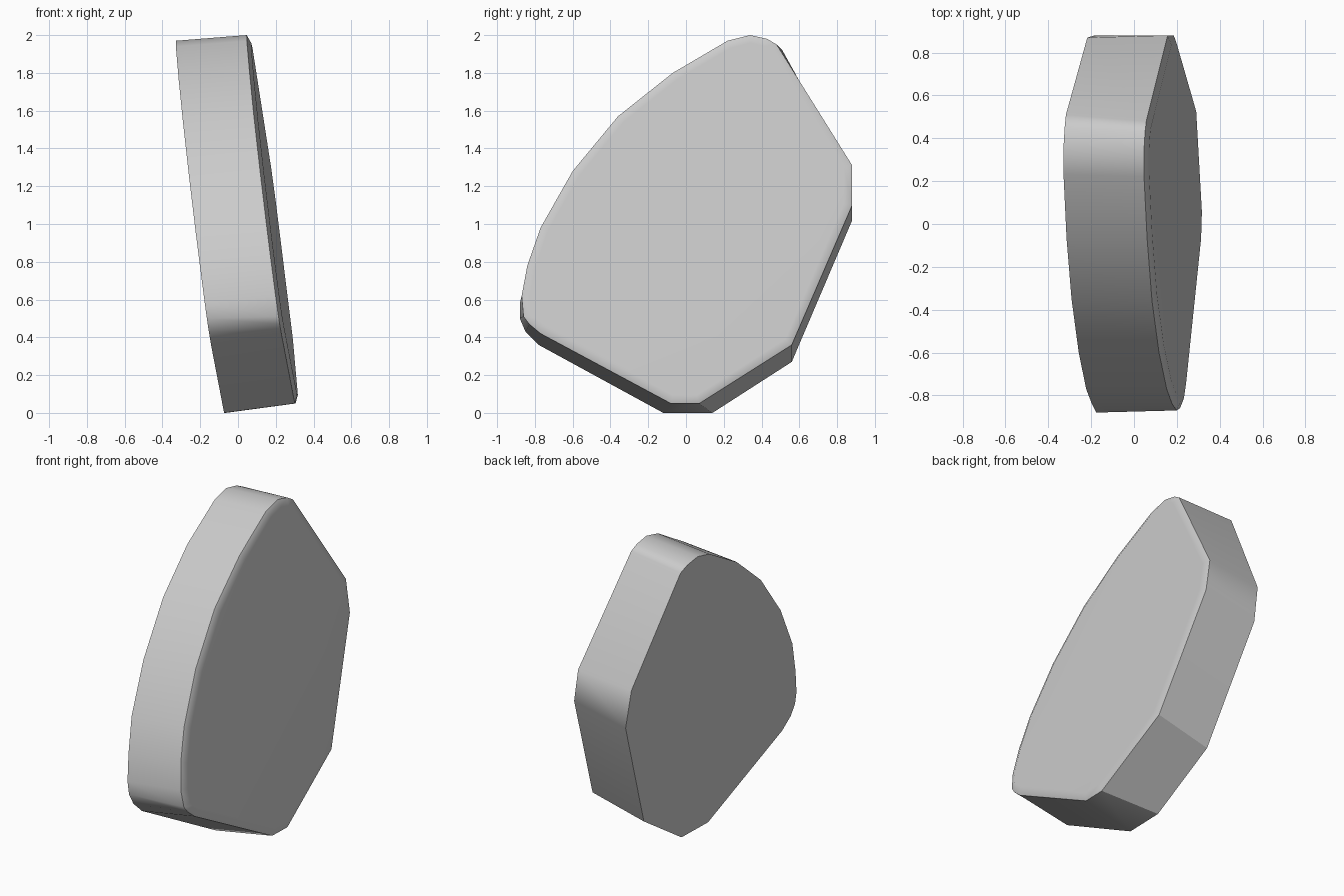
import bpy
import bmesh
import math

default_cube = bpy.data.objects.get("Cube")
if default_cube:
    bpy.data.objects.remove(default_cube, do_unlink=True)

# Outline of the slab: (y, z) on the left-hand face, then (y, z) on the right-hand rim
OUTLINE = [
    (.14, 0, .07, .05), (.56, .27, .56, .36), (.88, 1.02, .88, 1.1),
    (.87, 1.27, .88, 1.31), (.51, 1.92, .48, 1.95), (.45, 1.95, .43, 1.98),
    (.35, 1.97, .34, 2), (.23, 1.94, .22, 1.97), (-.07, 1.77, -.07, 1.8),
    (-.35, 1.54, -.36, 1.57), (-.6, 1.24, -.6, 1.28), (-.77, .95, -.77, .98),
    (-.84, .74, -.84, .78), (-.88, .58, -.87, .62), (-.88, .5, -.86, .51),
    (-.85, .43, -.83, .47), (-.78, .36, -.77, .42), (-.12, 0, -.08, .05),
]


def on_plane(base, y, z):
    """Point on one of the two leaning, nearly parallel side planes."""
    return (base - .137 * z + .03 * y, y, z)


# Grey material
grey = bpy.data.materials.new("light grey")
grey.use_nodes = True
colour = (.6, .6, .6, 1)
grey.diffuse_color = colour
grey.node_tree.nodes["Principled BSDF"].inputs["Base Color"].default_value = colour

# Two caps joined by a rim
bm = bmesh.new()
left = [bm.verts.new(on_plane(-.07, a, b)) for a, b, c, d in OUTLINE]
right = [bm.verts.new(on_plane(.31, c, d)) for a, b, c, d in OUTLINE]
bm.faces.new(left)
cap = bm.faces.new(right)
count = len(OUTLINE)
for i in range(count):
    j = (i + 1) % count
    bm.faces.new((left[i], left[j], right[j], right[i]))
bmesh.ops.recalc_face_normals(bm, faces=bm.faces)

# Soft raised border around the right-hand cap
bmesh.ops.inset_individual(bm, faces=[cap], thickness=.045, depth=.018)

mesh = bpy.data.meshes.new("leaning_slab")
bm.to_mesh(mesh)
bm.free()
slab = bpy.data.objects.new("leaning_slab", mesh)
bpy.context.collection.objects.link(slab)
mesh.materials.append(grey)

# Smooth rim with crisp corners, flat caps
bpy.context.view_layer.objects.active = slab
slab.select_set(True)
bpy.ops.object.shade_smooth_by_angle(angle=math.radians(32))
weighted = slab.modifiers.new("flat caps", 'WEIGHTED_NORMAL')
weighted.keep_sharp = True
